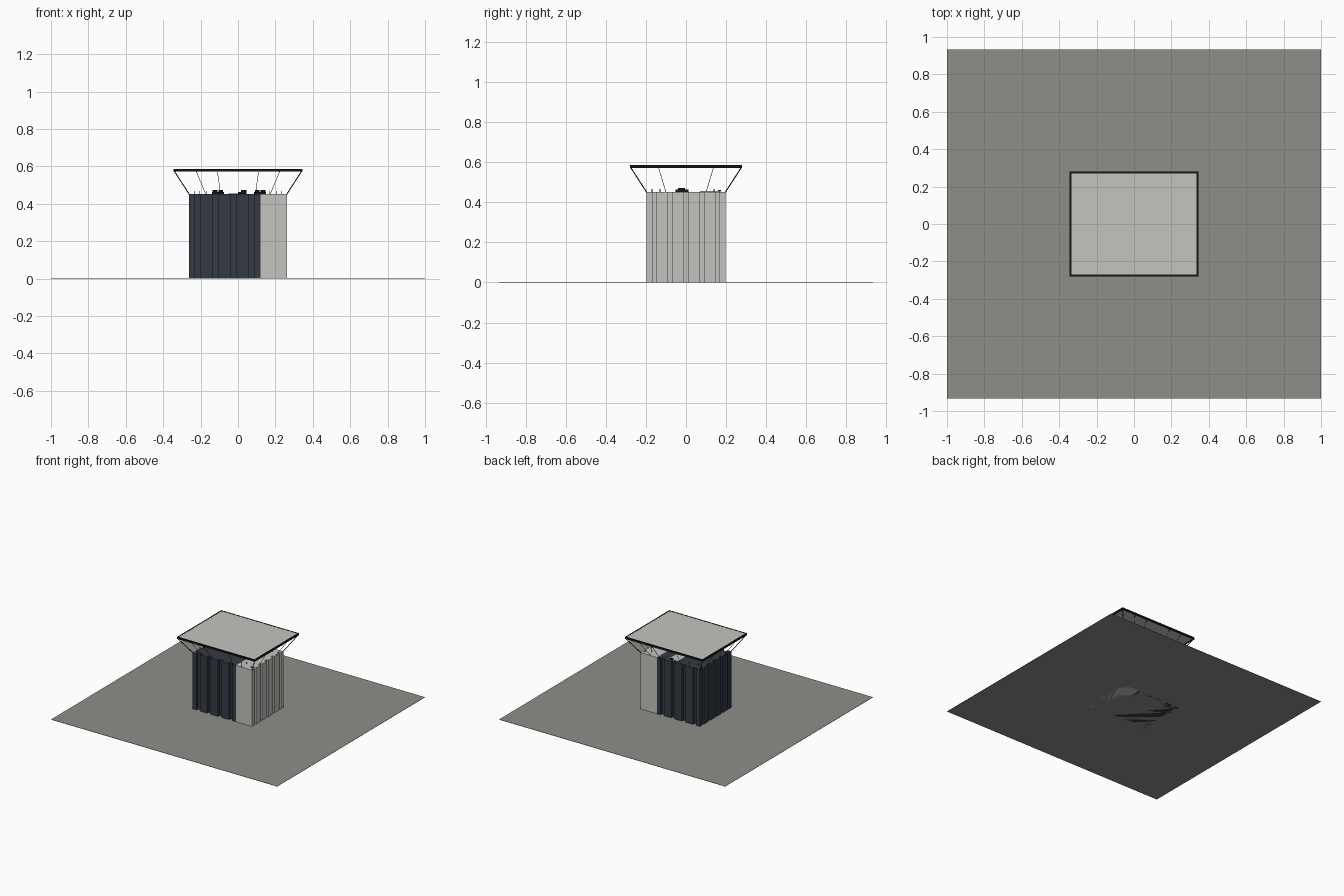
import bpy, bmesh, math
from mathutils import Vector

if "Cube" in bpy.data.objects:
    bpy.data.objects.remove(bpy.data.objects["Cube"])


def mat(name, c):
    m = bpy.data.materials.new(name)
    m.diffuse_color = (*c, 1)
    m.use_nodes = True
    m.node_tree.nodes["Principled BSDF"].inputs["Base Color"].default_value = m.diffuse_color
    return m


DARK = mat("navy_cladding", (0.035, 0.043, 0.06))
LIGHT = mat("pale_cladding", (0.55, 0.55, 0.52))
BLACK = mat("black_metal", (0.008, 0.008, 0.01))
PAVING = mat("paving", (0.27, 0.27, 0.25))


def finish(name, bm, m):
    bmesh.ops.recalc_face_normals(bm, faces=bm.faces)
    me = bpy.data.meshes.new(name)
    bm.to_mesh(me)
    bm.free()
    me.materials.append(m)
    ob = bpy.data.objects.new(name, me)
    bpy.context.collection.objects.link(ob)
    return ob


def box(name, x0, x1, y0, y1, z0, z1, m):
    bm = bmesh.new()
    bmesh.ops.create_cube(bm, size=1)
    for v in bm.verts:
        v.co = ((x0 + x1) / 2 + v.co.x * (x1 - x0),
                (y0 + y1) / 2 + v.co.y * (y1 - y0),
                (z0 + z1) / 2 + v.co.z * (z1 - z0))
    return finish(name, bm, m)


def rod(name, a, b, r, m, sides=6):
    a, b = Vector(a), Vector(b)
    d = b - a
    bm = bmesh.new()
    bmesh.ops.create_cone(bm, cap_ends=True, segments=sides, radius1=r, radius2=r, depth=d.length)
    q = d.to_track_quat('Z', 'Y')
    for v in bm.verts:
        v.co = q @ v.co + (a + b) / 2
    return finish(name, bm, m)


def grooved(p, q, n, width, depth):
    """Wall outline from p to q with n vertical grooves cut to its left."""
    p, q = Vector(p), Vector(q)
    t = (q - p).normalized()
    inward = Vector((-t.y, t.x)) * depth
    pts = [p]
    for i in range(n):
        c = p.lerp(q, (i + 0.5) / n)
        a, b = c - t * width / 2, c + t * width / 2
        pts += [a, a + inward, b + inward, b]
    return pts


def block(name, outline, z0, z1, m):
    bm = bmesh.new()
    f = bm.faces.new([bm.verts.new((p.x, p.y, z0)) for p in outline])
    r = bmesh.ops.extrude_face_region(bm, geom=[f])
    for v in r["geom"]:
        if isinstance(v, bmesh.types.BMVert):
            v.co.z = z1
    return finish(name, bm, m)


X, Y, H, S = 0.262, 0.198, 0.452, 0.12
# ground slab
box("ground_slab", -1, 1, -0.933, 0.933, 0, 0.002, PAVING)

# dark and pale halves of the building, walls with vertical grooves
block("dark_wing", grooved((-X, -Y), (S, -Y), 4, 0.03, 0.02) + [Vector((S, -Y))]
      + grooved((S, Y), (-X, Y), 4, 0.03, 0.02)
      + grooved((-X, Y), (-X, -Y), 5, 0.02, 0.02), 0, H, DARK)
block("pale_wing", [Vector((S, -Y))] + grooved((X, -Y), (X, Y), 5, 0.02, 0.02)
      + [Vector((X, Y)), Vector((S, Y))], 0, H, LIGHT)

# canopy: pale sheet within a black frame
CX, CY, Z0, Z1 = 0.344, 0.28, 0.572, 0.587
box("canopy_sheet", -CX + .008, CX - .008, -CY + .008, CY - .008, 0.576, 0.586, LIGHT)
for s in (-1, 1):
    a, b = sorted((s * CX, s * (CX - .009)))
    box("canopy_side_beam", a, b, -CY, CY, Z0, Z1, BLACK)
    a, b = sorted((s * CY, s * (CY - .009)))
    box("canopy_end_beam", -CX, CX, a, b, Z0, Z1, BLACK)

# raking struts from wall heads to the canopy
for sx in (-1, 1):
    for sy in (-1, 1):
        rod("corner_strut", (sx * .26, sy * .196, .45), (sx * .34, sy * .276, .574), .0028, BLACK)
        for xb, xt in ((.172, .223), (.093, .11)):
            rod("long_side_strut", (sx * xb, sy * .196, .45), (sx * xt, sy * .276, .574), .0013, BLACK)
        rod("short_side_strut", (sx * .26, sy * .1, .45), (sx * .34, sy * .137, .574), .0013, BLACK)

# rooftop plant: housings with a pair of fans on top
for x, y in ((-.107, -.02), (.118, -.02)):
    box("plant_housing", x - .032, x + .032, y - .033, y + .033, H - .002, .464, BLACK)
    for s in (-1, 1):
        rod("plant_fan", (x + s * .015, y, .463), (x + s * .015, y, .473), .013, BLACK, 12)
box("vent_base", 0, .045, -.05, 0, H - .002, .458, BLACK)
box("vent_hood", .015, .045, -.04, -.005, .457, .473, BLACK)
box("roof_hatch", -.05, .03, .07, .17, H - .002, .456, LIGHT)
box("hatch_lid", 0, .02, .16, .176, .455, .462, BLACK)

# thin vent pipes around the roof edge
for s in (-1, 1):
    for x, y in ((.235, -.17), (.205, .14), (.17, -.13)):
        rod("vent_pipe", (s * x, y, H - .002), (s * x, y, .468), .0015, BLACK)
